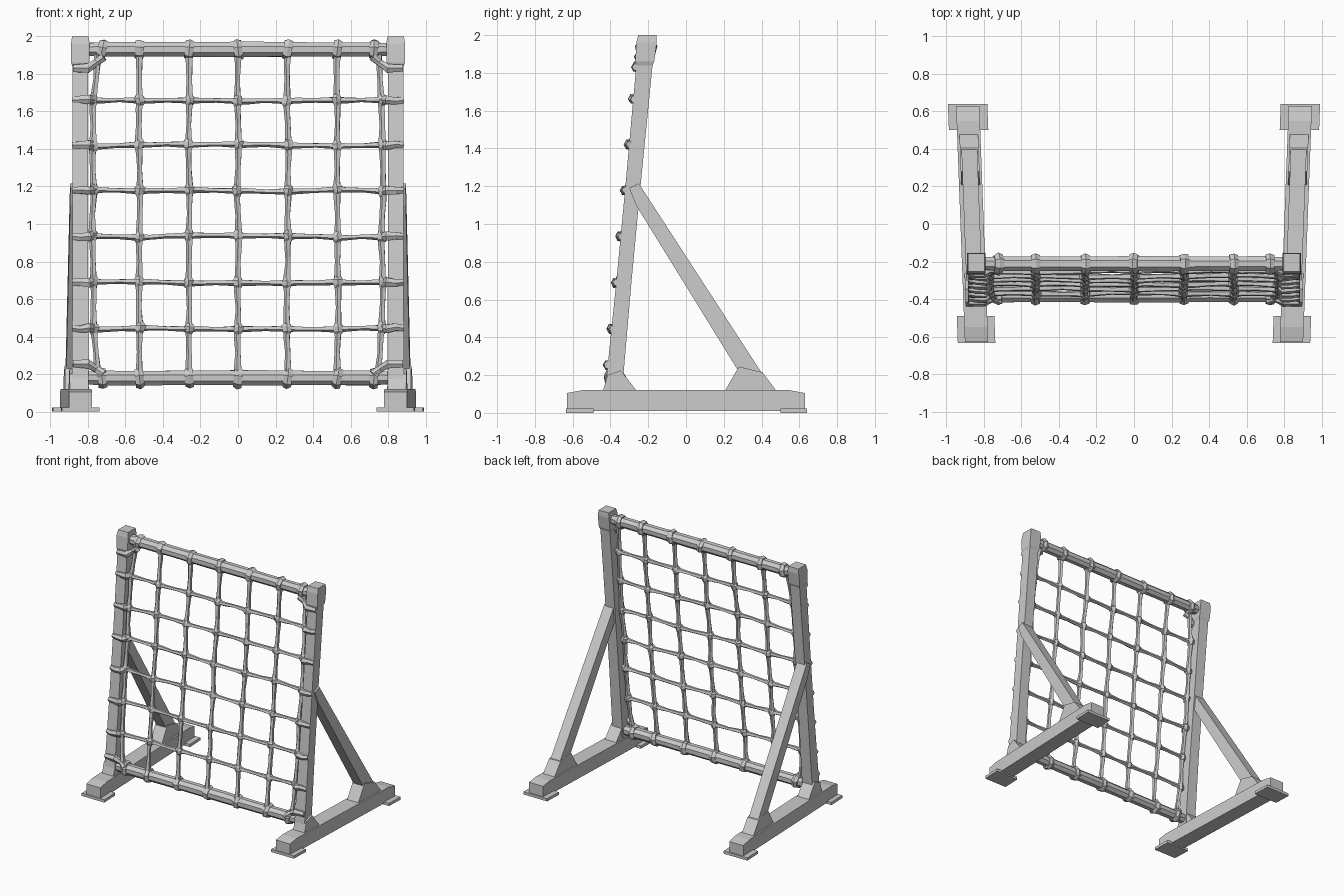
import bpy, bmesh, random
from math import pi, cos, sin
from mathutils import Vector

if "Cube" in bpy.data.objects:
    bpy.data.objects.remove(bpy.data.objects["Cube"])

random.seed(4)


def finish(name, bm, mirror=False):
    bmesh.ops.recalc_face_normals(bm, faces=bm.faces[:])
    me = bpy.data.meshes.new(name)
    bm.to_mesh(me)
    bm.free()
    ob = bpy.data.objects.new(name, me)
    bpy.context.collection.objects.link(ob)
    if mirror:
        ob.modifiers.new("Mirror", 'MIRROR')
    return ob


def loft(bm, rings):
    rings = [[bm.verts.new(p) for p in r] for r in rings]
    n = len(rings[0])
    for a, b in zip(rings, rings[1:]):
        for i in range(n):
            bm.faces.new((a[i], a[(i + 1) % n], b[(i + 1) % n], b[i]))
    bm.faces.new(rings[0][::-1])
    bm.faces.new(rings[-1])


def tube(bm, pts, radii, sides=6, jit=0.0):
    pts = [Vector(p) for p in pts]
    rings = []
    for i, p in enumerate(pts):
        d = (pts[min(i + 1, len(pts) - 1)] - pts[max(i - 1, 0)]).normalized()
        u = d.cross(Vector((0, 1, 0))).normalized()
        v = d.cross(u)
        ring = []
        for k in range(sides):
            a = 2 * pi * (k + 0.5) / sides
            r = radii[i] * (1 + random.uniform(-jit, jit))
            ring.append(p + u * cos(a) * r + v * sin(a) * r)
        rings.append(ring)
    loft(bm, rings)


def side_part(name, profile, half, splay=True):
    # side (y, z) outline given thickness in x, following the splayed base
    def cx(y):
        return 0.84 + 0.0375 * (y + 0.6) if splay else 0.84
    bm = bmesh.new()
    loft(bm, [[(cx(y) + s * half, y, z) for y, z in profile] for s in (-1, 1)])
    return finish(name, bm, True)


def post_y(z):
    return -0.385 + (z - 0.1) * 0.0947


def net_y(z):
    return post_y(z) - 0.015


# side frames
side_part("base_beam", [(-0.63, 0.01), (0.63, 0.01), (0.63, 0.105), (0.55, 0.12),
                        (-0.55, 0.12), (-0.63, 0.105)], 0.062)
side_part("front_foot_pad", [(-0.635, 0), (-0.49, 0), (-0.49, 0.022), (-0.635, 0.022)], 0.1)
side_part("rear_foot_pad", [(0.5, 0), (0.64, 0), (0.64, 0.022), (0.5, 0.022)], 0.105)
side_part("brace", [(-0.30, 1.19), (-0.25, 1.215), (0.46, 0.12), (0.34, 0.12), (-0.265, 1.10)], 0.042)
side_part("brace_foot_gusset", [(0.205, 0.115), (0.48, 0.115), (0.405, 0.215), (0.28, 0.245)], 0.05)
side_part("post_foot_gusset", [(-0.44, 0.115), (-0.26, 0.115), (-0.345, 0.225), (-0.415, 0.2)], 0.05)

bm = bmesh.new()
rings = []
for z, wx, wy in ((0.1, 0.045, 0.045), (0.7, 0.042, 0.04), (1.2, 0.041, 0.04), (1.84, 0.042, 0.043),
                  (1.86, 0.049, 0.05), (1.96, 0.05, 0.054), (2.0, 0.044, 0.048)):
    y = post_y(z)
    rings.append([(0.84 - wx, y - wy, z), (0.84 + wx, y - wy, z),
                  (0.84 + wx, y + wy, z), (0.84 - wx, y + wy, z)])
loft(bm, rings)
finish("post", bm, True)

cols = [-0.77, -0.525, -0.26, 0.0, 0.265, 0.53, 0.77]
rows = [1.66, 1.42, 1.18, 0.935, 0.69, 0.445]
Z_TOP, Z_LOW = 1.93, 0.18

# horizontal rails
for name, z in (("top_rail", Z_TOP), ("bottom_rail", Z_LOW)):
    bm = bmesh.new()
    xs = [-0.82, -0.7, -0.4, -0.13, 0.13, 0.4, 0.7, 0.82]
    tube(bm, [(x, post_y(z), z) for x in xs],
         [0.036, 0.042, 0.041, 0.043, 0.043, 0.041, 0.042, 0.036], 8, 0.04)
    finish(name, bm)

    # rope loops around the rail
    bm = bmesh.new()
    for x in cols:
        if abs(x) > 0.7:
            x *= 0.94
        t = random.uniform(-0.006, 0.006)
        tube(bm, [(x - 0.023, post_y(z), z + t), (x, post_y(z), z), (x + 0.023, post_y(z), z - t)],
             [0.048, 0.058, 0.05], 7, 0.07)
    finish(name + "_rope_loops", bm)


# net crossing points, slightly irregular
def wob(a):
    return random.uniform(-a, a)


grid = {(i, j): Vector((x + wob(0.005), net_y(z) + wob(0.005), z + wob(0.006)))
        for i, x in enumerate(cols) for j, z in enumerate(rows)}


def rope_through(bm, nodes, thick, thin):
    pts, rad = [nodes[0]], [thick]
    for a, b in zip(nodes, nodes[1:]):
        for t, r in ((0.2, (thick + thin) / 2), (0.55, thin), (1.0, thick)):
            w = Vector((wob(0.003), wob(0.003), wob(0.003))) if t < 1 else Vector()
            pts.append(a.lerp(b, t) + w)
            rad.append(r)
    tube(bm, pts, rad, 5, 0.12)


# vertical ropes
bm = bmesh.new()
for i, x in enumerate(cols):
    xe = x * 0.97 if abs(x) > 0.7 else x
    top = Vector((xe, net_y(Z_TOP), Z_TOP - 0.03))
    low = Vector((xe, net_y(Z_LOW), Z_LOW + 0.03))
    rope_through(bm, [top] + [grid[i, j] for j in range(6)] + [low], 0.021, 0.015)
finish("vertical_ropes", bm)

# horizontal ropes
bm = bmesh.new()
for j in range(6):
    rope_through(bm, [grid[i, j] for i in range(7)], 0.019, 0.013)
finish("horizontal_ropes", bm)

# knots at crossings
bm = bmesh.new()
for p in grid.values():
    tube(bm, [p + Vector((wob(0.005), 0, h)) for h in (0.029, 0.012, -0.012, -0.029)],
         [0.018, 0.029, 0.028, 0.018], 6, 0.15)
finish("net_knots", bm)

# ropes lashed onto the post fronts
bm = bmesh.new()
for j, z in enumerate(rows):
    for i, s in ((0, -1), (6, 1)):
        yf = post_y(z) - 0.043
        tube(bm, [grid[i, j], (s * 0.795, yf, z + wob(0.006)), (s * 0.84, yf, z + wob(0.006)),
                  (s * 0.882, yf + 0.006, z)], [0.022, 0.027, 0.022, 0.019], 6, 0.12)
finish("post_lashings", bm)

# corner ties between post and rails
bm = bmesh.new()
for s in (-1, 1):
    for zp, zr in ((1.83, 1.89), (0.255, 0.2)):
        zm = (zp + zr) / 2
        tube(bm, [(s * 0.88, post_y(zp) - 0.043, zp), (s * 0.80, post_y(zp) - 0.043, zp),
                  (s * 0.755, net_y(zm) - 0.01, zm), (s * 0.715, net_y(zr) - 0.02, zr)],
             [0.022, 0.027, 0.02, 0.024], 6, 0.1)
finish("corner_ties", bm)
